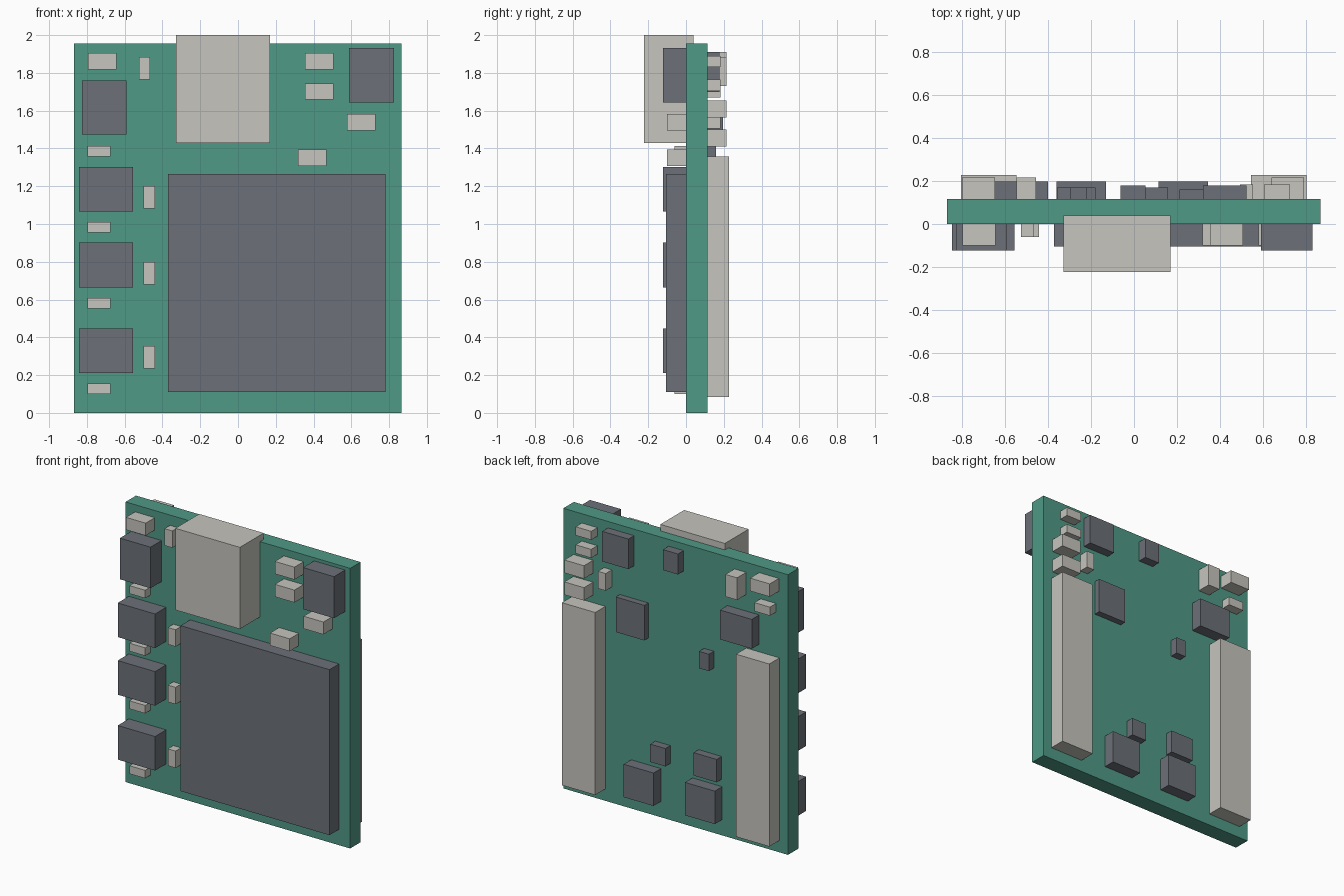
import bpy


def material(name, rgb):
    m = bpy.data.materials.new(name)
    m.diffuse_color = (*rgb, 1)
    return m


GREEN = material("board green", (0.08, 0.32, 0.235))
DARK = material("chip dark grey", (0.15, 0.165, 0.19))
LIGHT = material("metal light grey", (0.565, 0.555, 0.515))

BACK = 0.115  # y of the rear board surface; the front surface is y = 0


def box(name, mat, x0, x1, y0, y1, z0, z1):
    bpy.ops.mesh.primitive_cube_add(
        size=1, location=((x0 + x1) / 2, (y0 + y1) / 2, (z0 + z1) / 2))
    ob = bpy.context.object
    ob.name = name
    ob.scale = (x1 - x0, y1 - y0, z1 - z0)
    bpy.ops.object.transform_apply(location=False, rotation=False, scale=True)
    ob.data.materials.append(mat)


def front(name, mat, x0, x1, z0, z1, h):
    box(name, mat, x0, x1, -h, 0, z0, z1)


def back(name, mat, x0, x1, z0, z1, h):
    box(name, mat, x0, x1, BACK, BACK + h, z0, z1)


# Board, main processor and the socket overhanging the top edge
box("circuit_board", GREEN, -0.868, 0.866, 0, BACK, 0, 1.955)
front("main_processor", DARK, -0.37, 0.78, 0.11, 1.265, 0.105)
box("top_socket", LIGHT, -0.328, 0.17, -0.222, 0.04, 1.43, 2.0)

# Front chips
for z in (0.21, 0.663, 1.065):
    front("regulator_chip", DARK, -0.843, -0.555, z, z + 0.238, 0.122)
front("upper_left_chip", DARK, -0.826, -0.59, 1.473, 1.76, 0.122)
front("upper_right_chip", DARK, 0.588, 0.827, 1.643, 1.933, 0.122)

# Front passive components: large, small lying and small upright
for x, z in ((-0.795, 1.818), (0.354, 1.818), (0.354, 1.658),
             (0.577, 1.495), (0.317, 1.308)):
    front("large_capacitor", LIGHT, x, x + 0.152, z, z + 0.087, 0.1)
for z in (0.1, 0.553, 0.955, 1.357):
    front("small_resistor", LIGHT, -0.796, -0.675, z, z + 0.056, 0.06)
for x, z in ((-0.5, 0.235), (-0.5, 0.68), (-0.5, 1.082), (-0.525, 1.765)):
    front("upright_resistor", LIGHT, x, x + 0.06, z, z + 0.118, 0.06)

# Rear edge connectors
for x in (-0.802, 0.542):
    back("edge_connector", LIGHT, x, x + 0.257, 0.083, 1.357, 0.112)

# Rear chips
for x in (-0.36, 0.113):
    back("lower_chip", DARK, x, x + 0.23, 0.11, 0.34, 0.082)
back("side_chip", DARK, -0.646, -0.4, 1.41, 1.615, 0.082)
back("flat_chip", DARK, 0.21, 0.43, 1.225, 1.47, 0.045)
back("corner_chip", DARK, 0.32, 0.522, 1.70, 1.91, 0.063)
back("top_chip", DARK, -0.062, 0.053, 1.765, 1.908, 0.063)
back("tiny_chip", DARK, -0.296, -0.22, 1.15, 1.268, 0.055)
back("small_chip", DARK, 0.04, 0.157, 0.395, 0.52, 0.055)
back("medium_chip", DARK, -0.356, -0.178, 0.39, 0.55, 0.055)

# Rear passive components
for x, z in ((0.637, 1.41), (0.637, 1.563), (-0.797, 1.82)):
    back("rear_large_capacitor", LIGHT, x, x + 0.152, z, z + 0.09, 0.1)
back("rear_upright_capacitor", LIGHT, -0.545, -0.455, 1.73, 1.885, 0.1)
for x, z in ((0.604, 1.83), (0.604, 1.704), (-0.776, 1.67)):
    back("rear_small_resistor", LIGHT, x, x + 0.12, z, z + 0.06, 0.068)
back("rear_upright_resistor", LIGHT, 0.492, 0.553, 1.505, 1.625, 0.068)
